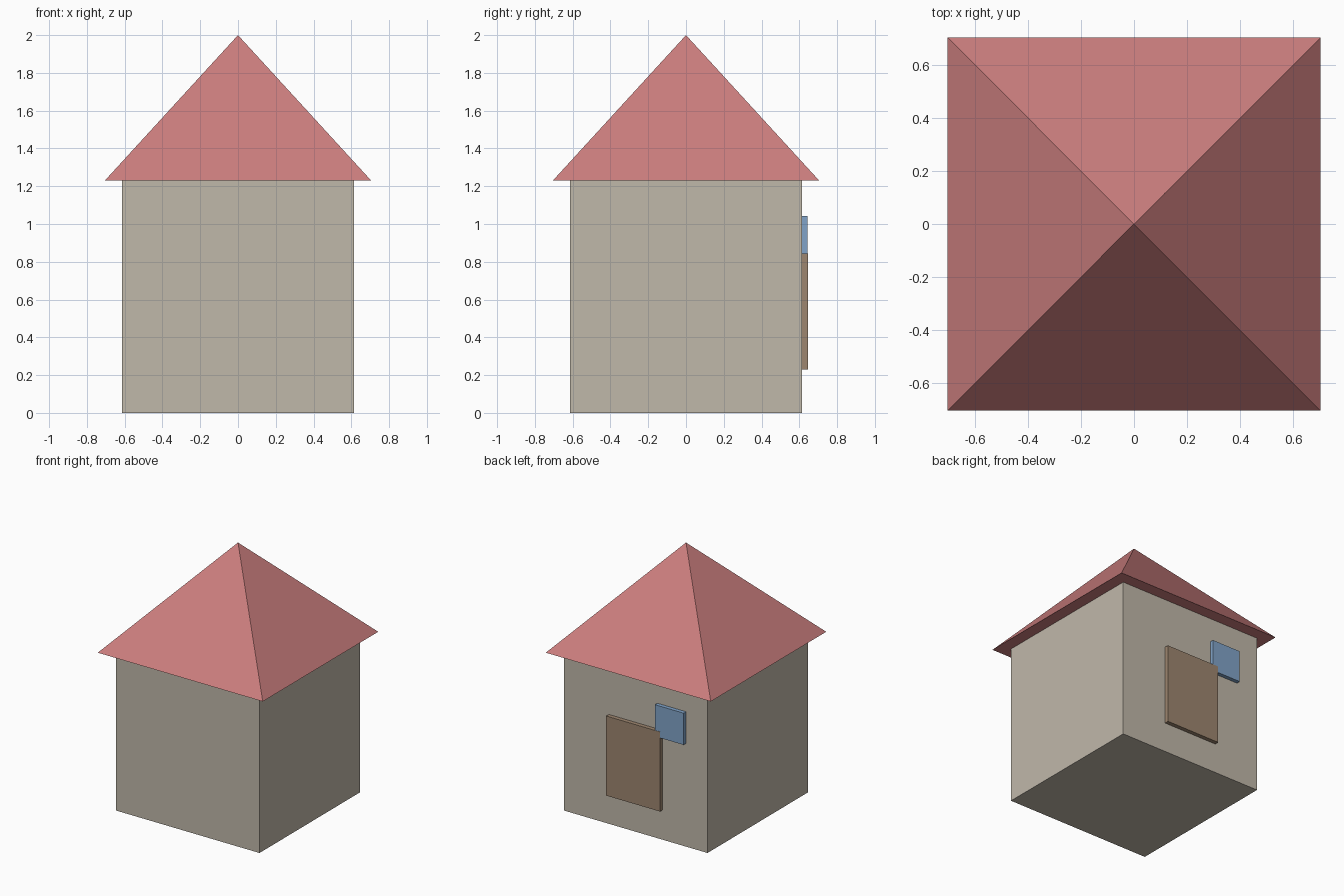
import bpy
import math

if "Cube" in bpy.data.objects:
    bpy.data.objects.remove(bpy.data.objects["Cube"])


def material(name, rgb):
    m = bpy.data.materials.new(name)
    m.diffuse_color = (*rgb, 1)
    m.use_nodes = True
    m.node_tree.nodes["Principled BSDF"].inputs["Base Color"].default_value = m.diffuse_color
    return m


wall_beige = material("wall_beige", (0.53, 0.48, 0.40))
roof_red = material("roof_red", (0.60, 0.21, 0.21))
door_brown = material("door_brown", (0.34, 0.24, 0.16))
glass_blue = material("glass_blue", (0.22, 0.37, 0.58))


def box(name, size, centre, mat):
    bpy.ops.mesh.primitive_cube_add(size=1, location=centre)
    o = bpy.context.object
    o.name = name
    o.scale = size
    bpy.ops.object.transform_apply(location=False, rotation=False, scale=True)
    o.data.materials.append(mat)
    return o


HALF, WALL_TOP, EAVE, PEAK = 0.613, 1.23, 0.705, 2.0

# House body
box("walls", (2 * HALF, 2 * HALF, WALL_TOP), (0, 0, WALL_TOP / 2), wall_beige)

# Pyramid roof with overhanging eaves
bpy.ops.mesh.primitive_cone_add(
    vertices=4, radius1=EAVE * math.sqrt(2), radius2=0, depth=PEAK - WALL_TOP,
    location=(0, 0, (PEAK + WALL_TOP) / 2), rotation=(0, 0, math.pi / 4))
roof = bpy.context.object
roof.name = "roof"
bpy.ops.object.transform_apply(location=False, rotation=True, scale=False)
roof.data.materials.append(roof_red)

# Door and window on the back wall; the door sits a hair prouder where they overlap
box("door", (0.46, 0.032, 0.615), (0, HALF + 0.016, 0.5375), door_brown)
box("window", (0.245, 0.03, 0.245), (-0.307, HALF + 0.015, 0.92), glass_blue)
